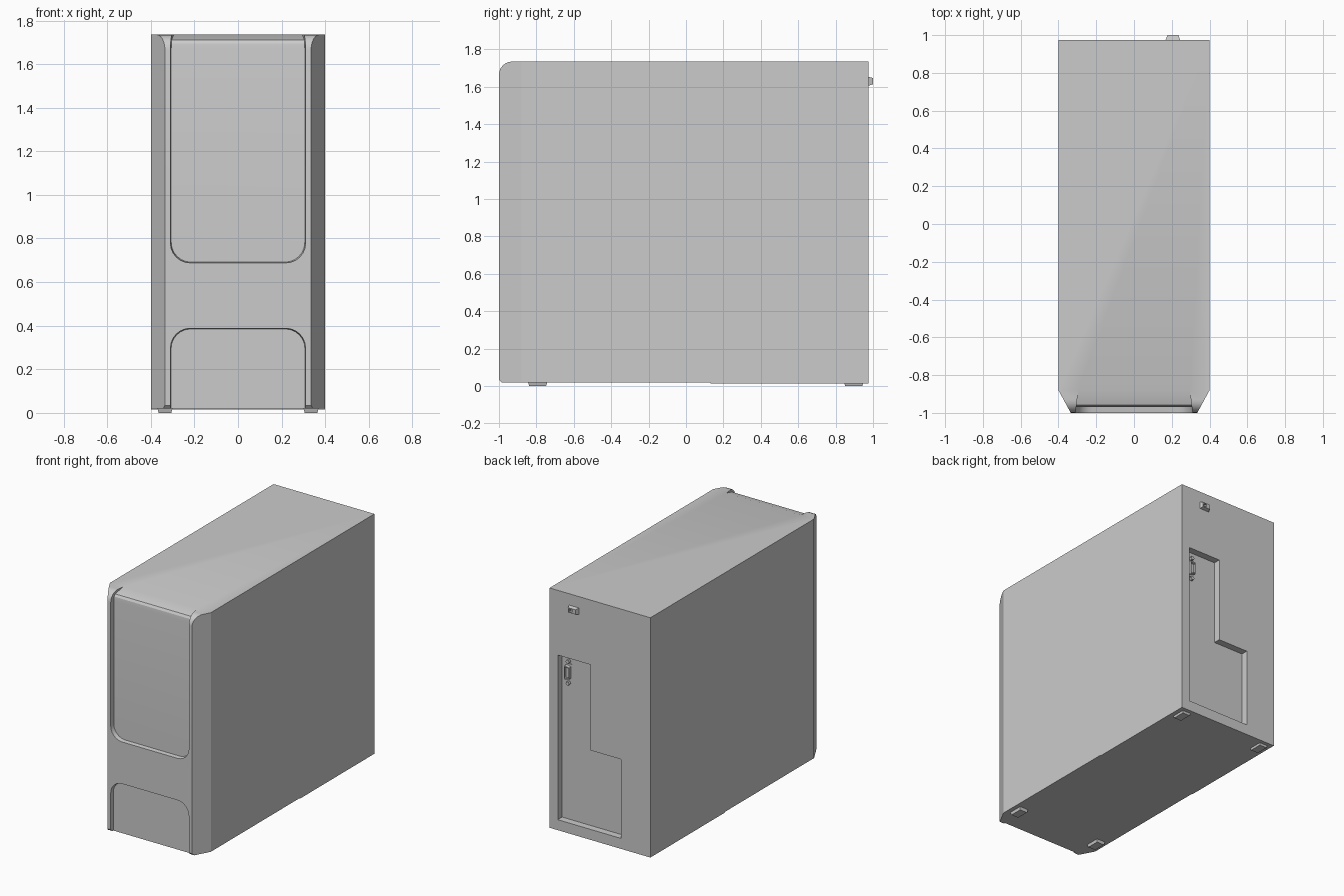
import bpy, bmesh
from math import sin, cos, pi, radians
from mathutils import Vector

if "Cube" in bpy.data.objects:
    bpy.data.objects.remove(bpy.data.objects["Cube"])


def prism(name, pts, axis, a, b, pts_b=None):
    """Loft a 2D outline along an axis, optionally to a second outline."""
    put = {'x': lambda p, t: (t, p[0], p[1]),
           'y': lambda p, t: (p[0], t, p[1]),
           'z': lambda p, t: (p[0], p[1], t)}[axis]
    bm = bmesh.new()
    va = [bm.verts.new(put(p, a)) for p in pts]
    vb = [bm.verts.new(put(p, b)) for p in (pts_b or pts)]
    n = len(va)
    bm.faces.new(va)
    bm.faces.new(vb[::-1])
    for i in range(n):
        bm.faces.new((va[i], vb[i], vb[(i + 1) % n], va[(i + 1) % n]))
    bmesh.ops.recalc_face_normals(bm, faces=bm.faces)
    me = bpy.data.meshes.new(name)
    bm.to_mesh(me)
    bm.free()
    ob = bpy.data.objects.new(name, me)
    bpy.context.collection.objects.link(ob)
    return ob


def rect(cx, cy, w, h):
    return [(cx + sx * w / 2, cy + sy * h / 2)
            for sx, sy in ((-1, -1), (1, -1), (1, 1), (-1, 1))]


def ring(cx, cy, r, n):
    return [(cx + r * cos(2 * pi * i / n), cy + r * sin(2 * pi * i / n)) for i in range(n)]


def arc(cx, cy, r, a0, a1, n=6):
    return [(cx + r * cos(radians(a0 + (a1 - a0) * i / n)),
             cy + r * sin(radians(a0 + (a1 - a0) * i / n))) for i in range(n + 1)]


def boolean(ob, cutter, op='DIFFERENCE'):
    cutter.hide_render = True
    mod = ob.modifiers.new(op.lower(), 'BOOLEAN')
    mod.operation, mod.object, mod.solver = op, cutter, 'EXACT'
    bpy.context.view_layer.objects.active = ob
    bpy.ops.object.modifier_apply(modifier=mod.name)
    bpy.data.objects.remove(cutter)


# Case: plan outline with chamfered front corners, cut to the side profile
case = prism('case', [(-.4, .975), (-.4, -.88), (-.335, -1),
                      (.335, -1), (.4, -.88), (.4, .975)], 'z', -.1, 1.9)
side = [(-1.1, .035), (-1, .035), (-.985, .02), (.13, .02), (.13, .015), (1.1, .015),
        (1.1, 1.735)] + arc(-.93, 1.665, .07, 90, 180)
side = side[1:]
boolean(case, prism('side_cutter', side, 'x', -1, 1), 'INTERSECT')


# Front recesses: drafted walls, rounded inner corners
def half_width(y):
    return .31 - .125 * (y + 1)


def upper(y):
    w, r = half_width(y), .09
    z = .688 + .125 * (y + 1)
    return ([(-w, 1.9)] + arc(-w + r, z + r, r, 180, 270)
            + arc(w - r, z + r, r, 270, 360) + [(w, 1.9)])


def lower(y):
    w, r = half_width(y), .09
    z = .388 - .125 * (y + 1)
    return ([(w, -.1)] + arc(w - r, z - r, r, 0, 90)
            + arc(-w + r, z - r, r, 90, 180) + [(-w, -.1)])


bay = prism('bay_cutter', upper(-1.1), 'y', -1.1, -.8, upper(-.8))
door = [(-1.2, .5), (-.97, .5), (-.97, 1.67), (-.967, 1.695), (-.957, 1.711),
        (-.88, 1.735), (-.82, 1.754), (-.82, 1.85), (-1.2, 1.85)]
boolean(bay, prism('door_profile', door, 'x', -1, 1), 'INTERSECT')
boolean(case, bay)
boolean(case, prism('grille_cutter', lower(-1.1), 'y', -1.1, -.975, lower(-.975)))

# Stepped rear port recess
ports = [(.335, .09), (-.165, .09), (-.165, .657), (.075, .657), (.075, 1.271), (.335, 1.271)]
boolean(case, prism('port_cutter', ports, 'y', .925, 1.1))

# Feet
for sx, side_name in ((-1, 'left'), (1, 'right')):
    for y, end in ((-.793, 'front'), (.897, 'rear')):
        prism(f'foot_{end}_{side_name}', rect(sx * .335, y, .058, .09), 'z', 0, .022,
              rect(sx * .335, y, .07, .105))

# Lock tab on the rear face
tab = prism('lock_tab', rect(.205, 1.63, .08, .05), 'y', .97, 1.0, rect(.207, 1.63, .058, .034))
boolean(tab, prism('tab_slot', rect(.218, 1.63, .024, .022), 'y', .982, 1.1))

# Video connector: D-shaped shell with an open socket and two screws
PX, PZ = .28, 1.147


def d_shape(s):
    return [(PX + x * s, PZ + z * s) for x, z in
            ((-.018, -.042), (.018, -.05), (.022, -.044), (.022, .044), (.018, .05), (-.018, .042))]


prism('connector_plate', rect(PX, PZ, .05, .12), 'y', .92, .929)
shell = prism('connector_shell', d_shape(1), 'y', .92, .952)
boolean(shell, prism('socket_cutter', d_shape(.82), 'y', .935, 1.0))
for s, n in ((-1, 'lower'), (1, 'upper')):
    prism(f'connector_screw_{n}', ring(PX, PZ + s * .078, .014, 6), 'y', .92, .945)

# Smooth the rounded corners, keep the rest sharp
bpy.ops.object.select_all(action='DESELECT')
case.select_set(True)
bpy.context.view_layer.objects.active = case
bpy.ops.object.shade_smooth_by_angle(angle=radians(24))
